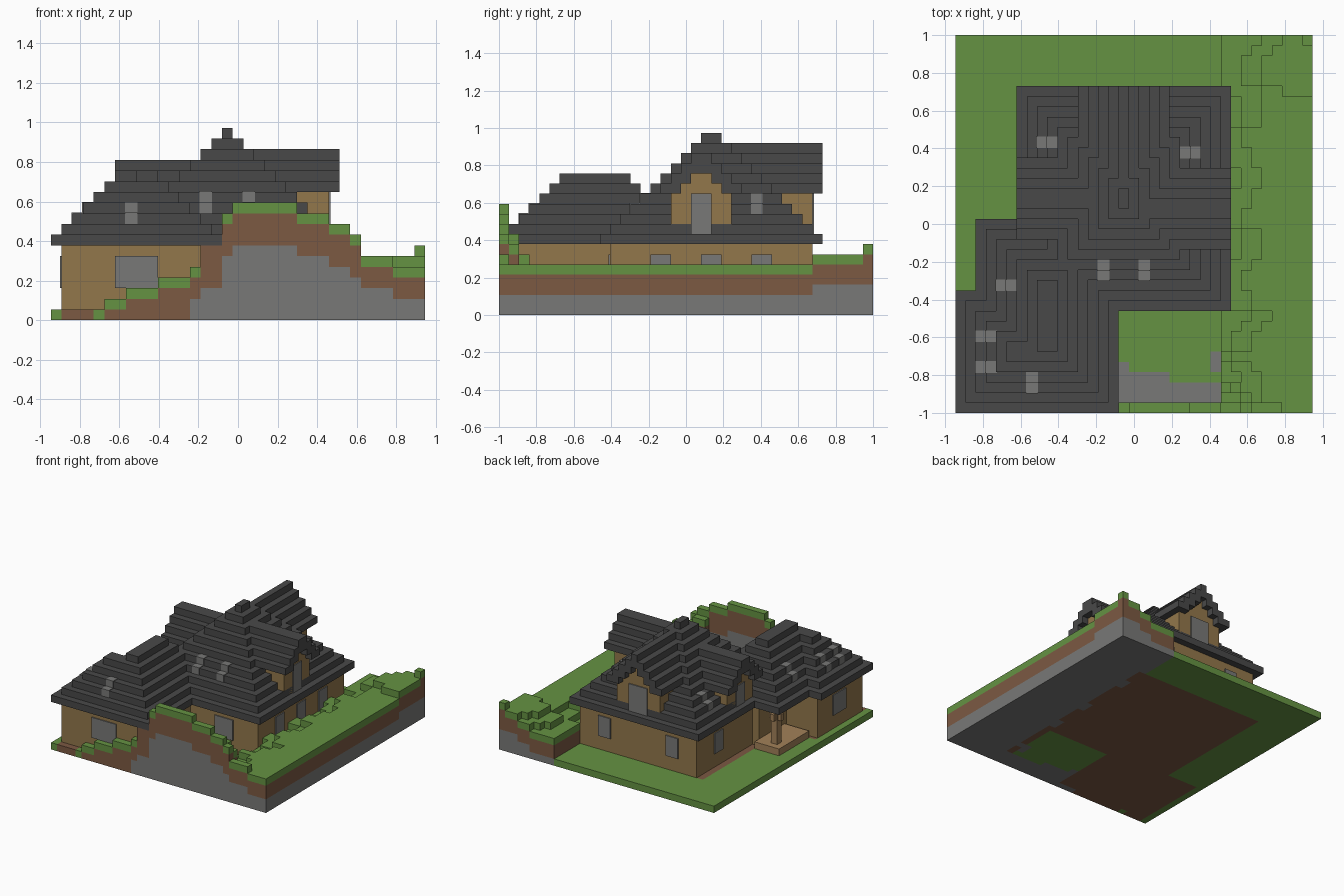
import bpy, bmesh, math

cube = bpy.data.objects.get("Cube")
if cube:
    bpy.data.objects.remove(cube)

U = 2 / 37          # one block
NX, NY = 35, 37     # plot size in blocks


def material(name, rgb):
    m = bpy.data.materials.new(name)
    m.use_nodes = True
    m.diffuse_color = (*rgb, 1)
    bsdf = m.node_tree.nodes["Principled BSDF"]
    bsdf.inputs["Base Color"].default_value = (*rgb, 1)
    bsdf.inputs["Roughness"].default_value = 0.9
    return m


GRASS = material("grass green", (0.13, 0.29, 0.055))
DIRT = material("dirt brown", (0.2, 0.1, 0.055))
STONE = material("stone grey", (0.19, 0.19, 0.185))
ROOF = material("roof charcoal", (0.066, 0.066, 0.066))
WALL = material("wall tan", (0.29, 0.185, 0.07))
WOOD = material("porch timber", (0.36, 0.22, 0.1))


def place(i, j, k):
    return ((i - NX / 2) * U, (j - NY / 2) * U, k * U)


def finish(name, bm, mats):
    bmesh.ops.recalc_face_normals(bm, faces=bm.faces)
    me = bpy.data.meshes.new(name)
    bm.to_mesh(me)
    bm.free()
    for m in mats:
        me.materials.append(m)
    ob = bpy.data.objects.new(name, me)
    bpy.context.collection.objects.link(ob)
    return ob


def blocks(name, boxes, mat, pad=0.0):
    """One object from boxes given as (i0, i1, j0, j1, k0, k1) in block units."""
    bm = bmesh.new()
    for i0, i1, j0, j1, k0, k1 in boxes:
        cube = bmesh.ops.create_cube(bm, size=1)["verts"]
        bmesh.ops.scale(bm, verts=cube, vec=[(s + 2 * pad) * U for s in (i1 - i0, j1 - j0, k1 - k0)])
        bmesh.ops.translate(bm, verts=cube, vec=place((i0 + i1) / 2, (j0 + j1) / 2, (k0 + k1) / 2))
    return finish(name, bm, [mat])


# Terrain: column heights and surface material
def front_bank(i):
    for last, h in ((4, 1), (6, 2), (9, 3), (12, 4), (13, 5), (15, 7), (16, 10),
                    (22, 11), (25, 10), (27, 9), (28, 8), (31, 6)):
        if i <= last:
            return h
    return 5


def column(i, j):
    if j == 0:
        return front_bank(i), DIRT if i in (1, 2, 3, 14, 15) else GRASS
    if i >= 26:
        if j < 3 and i < 29:
            return 10 - 2 * j - (i - 26) // (3 - j), GRASS
        wobble = round(1.2 * math.sin(j * 0.9) + 0.5 * math.sin(j * 2.3))
        edge = 29 + wobble + (2 if j > 30 else 0)
        h = 5 if i >= edge else 4 if i >= edge - 2 else 3
        if j > 30:
            h += 1
        if i == 34 and j == 36:
            h = 7
        return h, GRASS
    if i >= 16 and j < 11:
        rim = 5 if i == 16 else 4 if i < 21 else 3
        pit = j < rim or (i == 25 and j in (4, 5))
        return 1, STONE if pit else GRASS
    inside = (1 <= i < 16 and j < 12) or (6 <= i and 11 <= j < 31)
    return 1, DIRT if inside else GRASS


cells = {}
for i in range(NX):
    for j in range(NY):
        h, top = column(i, j)
        for k in range(h):
            depth = 4 if h > 6 else 3
            rocky = i >= 13 and (j == 0 or i >= 26) and k < h - depth
            cells[i, j, k] = top if k == h - 1 else STONE if rocky else DIRT
        if i >= 27 and h > 2:
            cells[i, j, 0] = STONE

ground_mats = [GRASS, DIRT, STONE]
bm = bmesh.new()
for (i, j, k), mat in cells.items():
    for axis in range(3):
        for side in (0, 1):
            near = [i, j, k]
            near[axis] += 2 * side - 1
            if tuple(near) in cells:
                continue
            corners = []
            for a, b in ((0, 0), (1, 0), (1, 1), (0, 1)):
                p = [i, j, k]
                p[axis] += side
                p[(axis + 1) % 3] += a
                p[(axis + 2) % 3] += b
                corners.append(bm.verts.new(place(*p)))
            face = bm.faces.new(corners if side else corners[::-1])
            face.material_index = ground_mats.index(mat)
bmesh.ops.remove_doubles(bm, verts=bm.verts, dist=U / 100)
finish("terrain", bm, ground_mats)


# Stepped hip roofs
def hip_roof(name, i0, i1, j0, j1, layers):
    blocks(name, [(i0 + n, i1 - n, j0 + n, j1 - n, 7 + n, 8 + n) for n in range(layers)], ROOF)


hip_roof("main_roof", 6, 27, 10, 32, 11)
hip_roof("wing_roof", 2, 16, 0, 19, 7)
hip_roof("wing_side_roof", 0, 16, 0, 12, 6)


# Stepped gables: roof strips two blocks thick with wall between them
def gable(name, axis, start, end, mid, width, base):
    out = 1 if end > start else -1
    tiles, infill = [], []

    def add(target, tip, v0, v1, k0, k1):
        u = (min(start, tip), max(start, tip))
        span = (*u, v0, v1) if axis == 0 else (v0, v1, *u)
        target.append((*span, k0, k1))

    half, n = width / 2, 0
    while half - n > 0:
        v0, v1, k = mid - half + n, mid + half - n, base + n
        if v1 - v0 > 4:
            add(tiles, end, v0, v0 + 2, k, k + 1)
            add(tiles, end, v1 - 2, v1, k, k + 1)
            add(infill, end - out, v0 + 2, v1 - 2, k, k + 1)
        else:
            add(tiles, end, v0, v1, k, k + 1)
        n += 1
    add(infill, end - out, mid - half + 1, mid + half - 1, 1, base)
    blocks(name + "_gable_roof", tiles, ROOF)
    blocks(name + "_gable_wall", infill, WALL)


gable("back", 1, 21, 32, 16.5, 9, 12)
gable("left", 0, 16, 27, 20, 8, 12)
gable("right", 0, 17, 6, 21, 8, 11)

# House walls
blocks("main_walls", [(7, 26, 11, 31, 1, 7.5)], WALL)
blocks("wing_walls", [(1, 15, 1, 11.5, 1, 7.5), (6, 15, 11, 18, 1, 7.5)], WALL)

# Porch beside the wing
blocks("porch_floor", [(2, 6, 12, 19, 1, 2)], WOOD)
blocks("porch_post", [(3, 4, 17, 18, 2, 7), (2.5, 4.5, 17.2, 17.8, 5.5, 6.5),
                      (3.2, 3.8, 16.5, 18.5, 5.5, 6.5)], WOOD)

# Window plates
T = 0.15
x_windows = [(26, 15, 17, 3, 6), (26, 20, 22, 3, 6), (26, 25, 27, 3, 6), (26, 19, 21, 8, 12),
             (7 - T, 20, 22, 8, 11), (7 - T, 25, 27, 3, 6), (1 - T, 5, 8, 3, 6)]
y_windows = [(1 - T, 6, 10, 3, 6), (31, 15, 18, 8, 12), (31, 10, 12, 3, 6), (31, 21, 23, 3, 6),
             (11 - T, 19, 22, 3, 6)]
blocks("side_windows", [(x, x + T, a, b, c, d) for x, a, b, c, d in x_windows], STONE)
blocks("end_windows", [(a, b, y, y + T, c, d) for y, a, b, c, d in y_windows], STONE)

# Skylights follow two roof steps: start block and step direction
skylights = [(2, 7, 9, 1, 0), (2, 4, 9, 1, 0), (7, 2, 9, 0, 1), (4, 12, 9, 1, 0),
             (14, 13, 10, 0, 1), (18, 13, 10, 0, 1), (8, 26, 9, 1, 0), (23, 24 + 1, 10, -1, 0)]
blocks("skylights", [(i + n * di, i + n * di + 1, j + n * dj, j + n * dj + 1, k + n, k + n + 1)
                     for i, j, k, di, dj in skylights for n in (0, 1)], STONE, 0.08)
